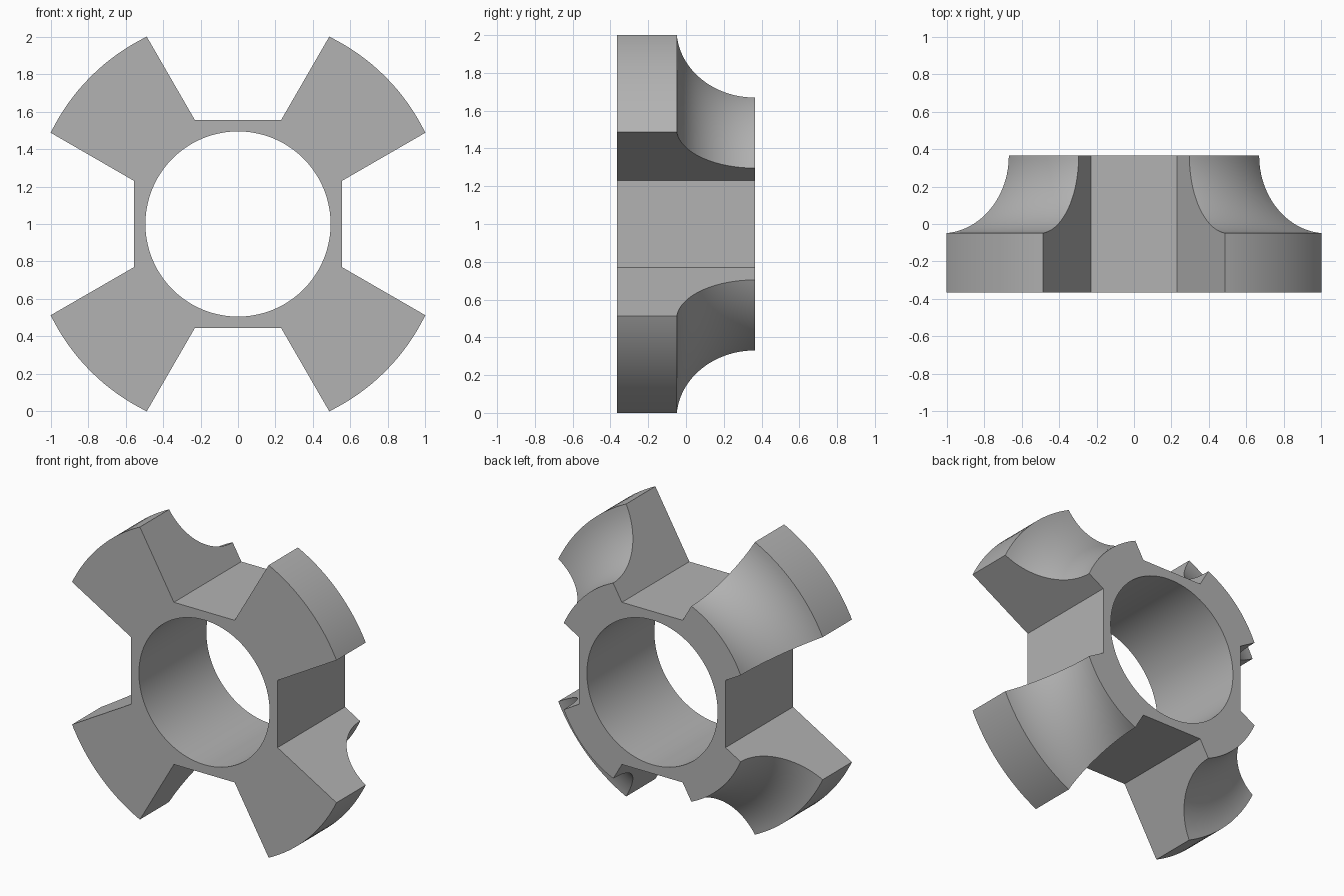
import bpy, bmesh, math
from mathutils import Matrix, Vector

if "Cube" in bpy.data.objects:
    bpy.data.objects.remove(bpy.data.objects["Cube"], do_unlink=True)

BORE, HUB, RIM = 0.495, 0.732, 1.114
FRONT, STEP, BACK = -0.365, -0.05, 0.365
SEGMENTS, ARC_STEPS = 144, 24
CENTRE = Matrix.Translation((0, 0, 1))

grey = bpy.data.materials.new("plain_grey")
grey.use_nodes = True
colour = (0.45, 0.45, 0.45, 1)
grey.diffuse_color = colour
grey.node_tree.nodes["Principled BSDF"].inputs["Base Color"].default_value = colour


def make_object(name, bm):
    bmesh.ops.recalc_face_normals(bm, faces=bm.faces)
    mesh = bpy.data.meshes.new(name)
    bm.to_mesh(mesh)
    bm.free()
    mesh.materials.append(grey)
    obj = bpy.data.objects.new(name, mesh)
    bpy.context.collection.objects.link(obj)
    return obj


# Turned body: bore, flat front, rim band and concave fillet down to the hub
fillet = BACK - STEP
start = math.acos((HUB + fillet - RIM) / fillet)
profile = [(BORE, FRONT), (RIM, FRONT)]
for i in range(ARC_STEPS + 1):
    a = start * (1 - i / ARC_STEPS)
    profile.append((HUB + fillet * (1 - math.cos(a)), BACK - fillet * math.sin(a)))
profile.append((BORE, BACK))

bm = bmesh.new()
rings = []
for s in range(SEGMENTS):
    t = math.tau * s / SEGMENTS
    rings.append([bm.verts.new((r * math.cos(t), y, r * math.sin(t))) for r, y in profile])
for s in range(SEGMENTS):
    here, there = rings[s], rings[(s + 1) % SEGMENTS]
    for i in range(len(profile)):
        j = (i + 1) % len(profile)
        bm.faces.new((here[i], here[j], there[j], there[i]))
bm.transform(CENTRE)
body = make_object("four_lobed_hub", bm)

# Four flared notches between the lobes
FLAT, HALF, TOP = 0.555, 0.23, 1.3
flare = HALF + (TOP - FLAT) * math.tan(math.radians(30))
outline = [(-HALF, FLAT), (HALF, FLAT), (flare, TOP), (-flare, TOP)]
bm = bmesh.new()
for k in range(4):
    turn = CENTRE @ Matrix.Rotation(k * math.pi / 2, 4, "Y")
    face = bm.faces.new([bm.verts.new(turn @ Vector((x, -0.6, z))) for x, z in outline])
    ext = bmesh.ops.extrude_face_region(bm, geom=[face])
    moved = [v for v in ext["geom"] if isinstance(v, bmesh.types.BMVert)]
    bmesh.ops.translate(bm, vec=(0, 1.2, 0), verts=moved)
cutter = make_object("notch_cutter", bm)
cutter.hide_render = True

cut = body.modifiers.new("notches", "BOOLEAN")
cut.operation = "DIFFERENCE"
cut.solver = "EXACT"
cut.object = cutter
bpy.ops.object.select_all(action="DESELECT")
body.select_set(True)
bpy.context.view_layer.objects.active = body
bpy.ops.object.modifier_apply(modifier=cut.name)
bpy.data.objects.remove(cutter, do_unlink=True)
bpy.ops.object.shade_smooth_by_angle(angle=math.radians(30))
